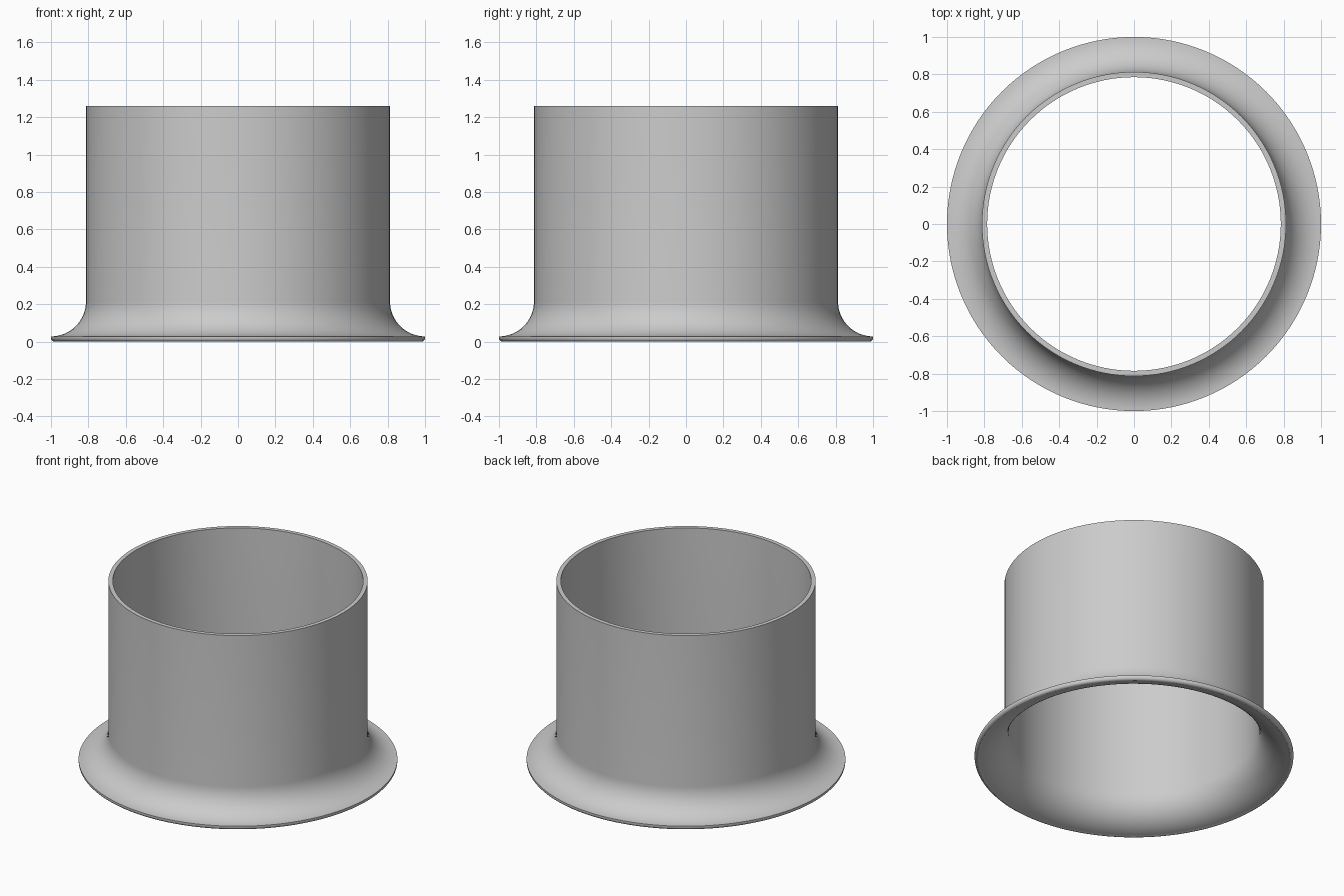
import bpy, bmesh, math

cube = bpy.data.objects.get("Cube")
if cube:
    bpy.data.objects.remove(cube, do_unlink=True)

SEGMENTS = 128
OUTER, INNER, HEIGHT = 0.813, 0.785, 1.26
WALL = OUTER - INNER
FLARE = 1.0 - OUTER           # radius of the outer flare curve
CENTRE_Z = FLARE + WALL       # both flare curves share one centre


def arc(cx, cz, radius, start, end, steps):
    """Points (radius, height) along an arc, angles in degrees."""
    points = []
    for i in range(steps + 1):
        a = math.radians(start + (end - start) * i / steps)
        points.append((cx + radius * math.cos(a), cz + radius * math.sin(a)))
    return points


# Closed wall section: outer wall and flare, rounded lip, inner flare and wall
lip = 0.02
profile = [(OUTER, HEIGHT)]
profile += arc(1, CENTRE_Z, FLARE, 180, 270, 16)
profile += arc(1 - lip, lip, lip, 0, -90, 6)
profile += arc(1, CENTRE_Z, FLARE + WALL, 264, 180, 16)
profile += [(INNER, HEIGHT)]

# Revolve the section around z
bm = bmesh.new()
rings = []
for i in range(SEGMENTS):
    a = 2 * math.pi * i / SEGMENTS
    rings.append([bm.verts.new((r * math.cos(a), r * math.sin(a), z)) for r, z in profile])
for i in range(SEGMENTS):
    here, following = rings[i], rings[(i + 1) % SEGMENTS]
    for j in range(len(profile)):
        k = (j + 1) % len(profile)
        bm.faces.new((here[j], following[j], following[k], here[k]))
bmesh.ops.recalc_face_normals(bm, faces=bm.faces)
mesh = bpy.data.meshes.new("flanged_sleeve")
bm.to_mesh(mesh)
bm.free()

sleeve = bpy.data.objects.new("flanged_sleeve", mesh)
bpy.context.collection.objects.link(sleeve)

# Plain grey material
grey = bpy.data.materials.new("light_grey")
grey.use_nodes = True
colour = (0.6, 0.6, 0.6, 1)
grey.diffuse_color = colour
grey.node_tree.nodes["Principled BSDF"].inputs["Base Color"].default_value = colour
mesh.materials.append(grey)

# Smooth curves, sharp top edges and lip
bpy.ops.object.select_all(action="DESELECT")
sleeve.select_set(True)
bpy.context.view_layer.objects.active = sleeve
bpy.ops.object.shade_smooth_by_angle(angle=math.radians(30))
